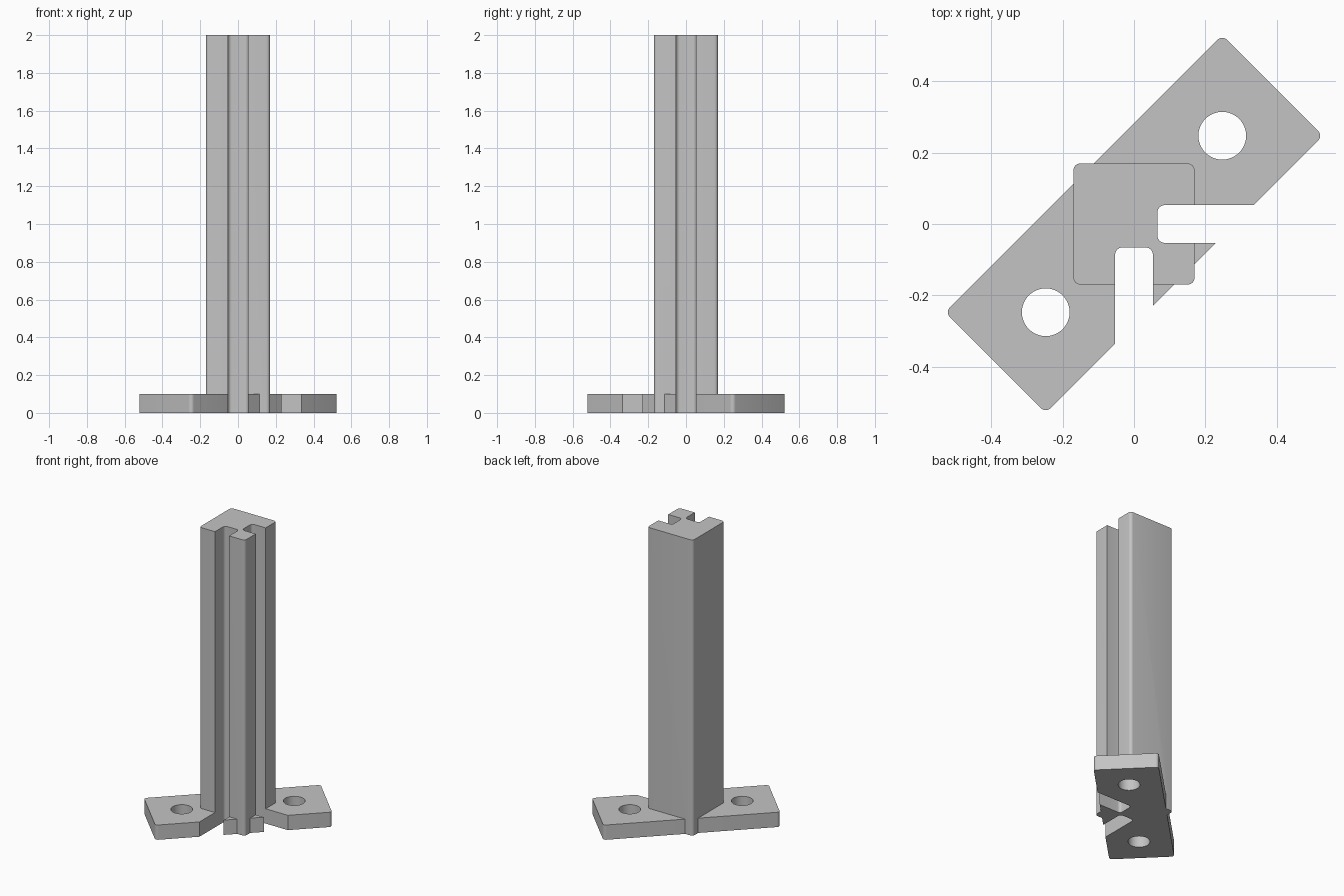
import bpy, bmesh
from math import radians, sqrt
from mathutils import Matrix

cube = bpy.data.objects.get("Cube")
if cube:
    bpy.data.objects.remove(cube, do_unlink=True)

grey = bpy.data.materials.new("plain grey")
grey.use_nodes = True
colour = (0.55, 0.55, 0.55, 1)
grey.diffuse_color = colour
grey.node_tree.nodes["Principled BSDF"].inputs["Base Color"].default_value = colour


def finish(name, bm):
    bmesh.ops.recalc_face_normals(bm, faces=bm.faces)
    mesh = bpy.data.meshes.new(name)
    bm.to_mesh(mesh)
    bm.free()
    mesh.materials.append(grey)
    obj = bpy.data.objects.new(name, mesh)
    bpy.context.collection.objects.link(obj)
    return obj


def rounded_block(name, x0, x1, y0, y1, z0, z1, turn=0, radius=0.02):
    """Upright block with filleted vertical edges, turned about z."""
    bm = bmesh.new()
    bmesh.ops.create_cube(bm, size=1)
    bmesh.ops.scale(bm, vec=(x1 - x0, y1 - y0, z1 - z0), verts=bm.verts)
    bmesh.ops.translate(bm, vec=((x0 + x1) / 2, (y0 + y1) / 2, (z0 + z1) / 2), verts=bm.verts)
    upright = [e for e in bm.edges
               if abs(e.verts[0].co.z - e.verts[1].co.z) > (z1 - z0) / 2]
    bmesh.ops.bevel(bm, geom=upright, offset=radius, segments=6, profile=0.5, affect='EDGES')
    bmesh.ops.rotate(bm, cent=(0, 0, 0), matrix=Matrix.Rotation(radians(turn), 3, 'Z'), verts=bm.verts)
    return finish(name, bm)


def bolt_hole(name, x, y):
    bm = bmesh.new()
    bmesh.ops.create_cone(bm, cap_ends=True, segments=48, radius1=0.067, radius2=0.067,
                          depth=0.4, matrix=Matrix.Translation((x, y, 0)))
    return finish(name, bm)


def combine(target, other, operation):
    mod = target.modifiers.new(operation.lower(), 'BOOLEAN')
    mod.operation = operation
    mod.solver = 'EXACT'
    mod.object = other
    bpy.context.view_layer.objects.active = target
    bpy.ops.object.modifier_apply(modifier=mod.name)
    bpy.data.objects.remove(other, do_unlink=True)


# Square post joined to a diagonal mounting plate
post = rounded_block("post_with_mounting_plate", -0.17, 0.17, -0.17, 0.17, 0, 2)
plate = rounded_block("mounting_plate", -0.55, 0.55, -0.2, 0.2, 0, 0.1, turn=45)
combine(post, plate, 'UNION')

# Two panel slots running the full height, facing +x and -y
for turn in (0, -90):
    slot = rounded_block("slot_cutter", 0.066, 0.8, -0.053, 0.053, -0.2, 2.2, turn=turn)
    combine(post, slot, 'DIFFERENCE')

# Bolt holes near the two ends of the plate
for side in (-1, 1):
    offset = side * 0.35 / sqrt(2)
    combine(post, bolt_hole("hole_cutter", offset, offset), 'DIFFERENCE')

# Smooth the fillets and holes, keep hard edges sharp
bpy.ops.object.select_all(action='DESELECT')
post.select_set(True)
bpy.context.view_layer.objects.active = post
bpy.ops.object.shade_smooth_by_angle(angle=radians(30))
